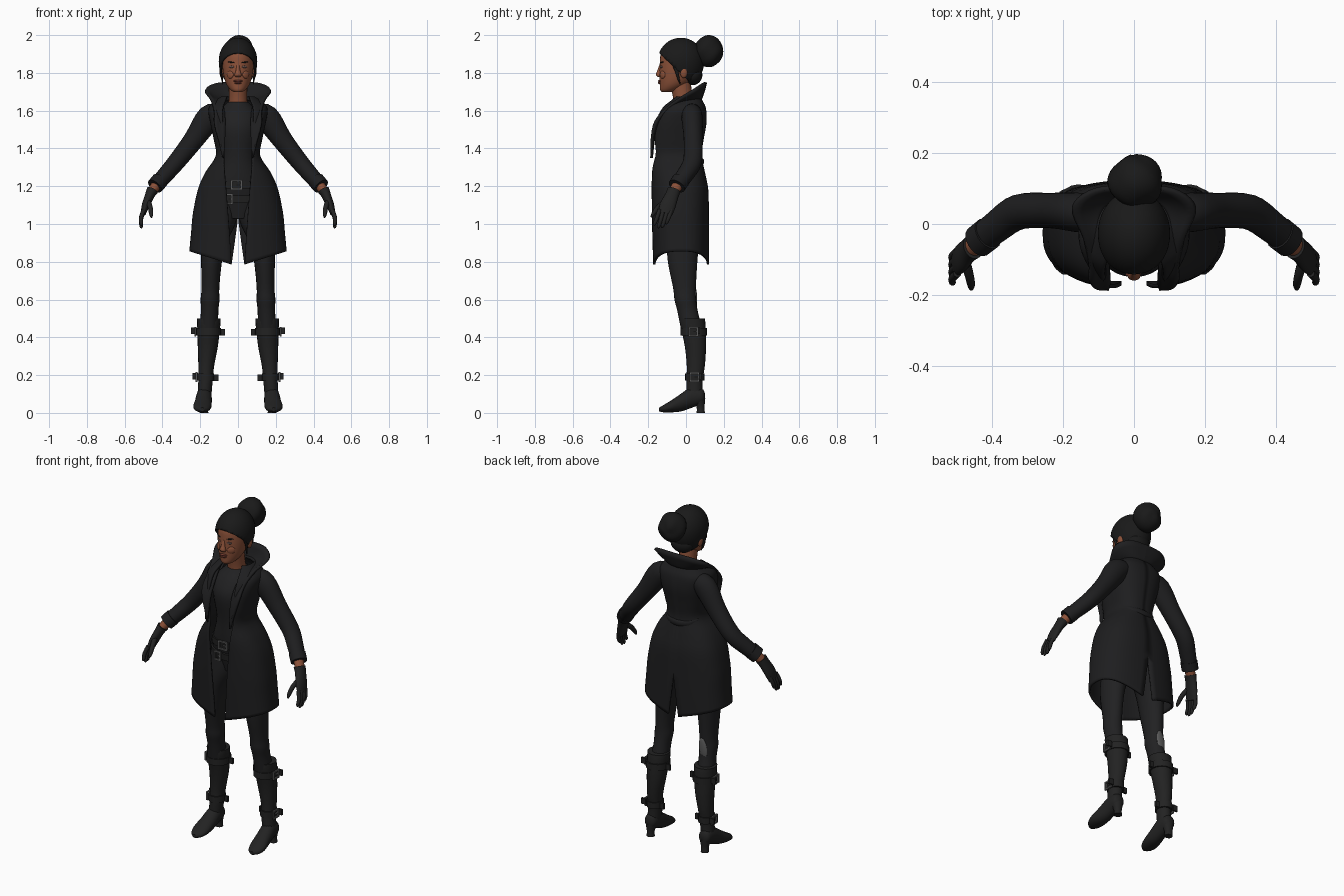
import bpy, bmesh, math
from mathutils import Vector, Matrix
from mathutils.bvhtree import BVHTree

if "Cube" in bpy.data.objects:
    bpy.data.objects.remove(bpy.data.objects["Cube"])


def material(name, rgb):
    m = bpy.data.materials.new(name)
    m.diffuse_color = (*rgb, 1)
    m.use_nodes = True
    m.node_tree.nodes["Principled BSDF"].inputs["Base Color"].default_value = m.diffuse_color
    return m


COAT = material("coat black", (0.013, 0.013, 0.014))
CLOTH = material("cloth black", (0.015, 0.015, 0.016))
BOOT = material("boot leather", (0.016, 0.016, 0.016))
HAIR = material("hair black", (0.010, 0.010, 0.010))
SKIN = material("brown skin", (0.26, 0.082, 0.04))
LIPS = material("lip brown", (0.17, 0.042, 0.028))
EYE = material("eye grey", (0.13, 0.08, 0.07))
METAL = material("buckle grey", (0.10, 0.10, 0.10))
X, Y, Z = Vector((1, 0, 0)), Vector((0, 1, 0)), Vector((0, 0, 1))


def smooth_rows(rows, sub=4):
    """Catmull-Rom resampling of a list of equal tuples."""
    out = []
    for i in range(len(rows) - 1):
        p = [rows[max(0, min(len(rows) - 1, i + k))] for k in (-1, 0, 1, 2)]
        for s in range(sub):
            t = s / sub
            out.append(tuple(0.5 * (2 * b + (c - a) * t + (2 * a - 5 * b + 4 * c - d) * t * t
                       + (3 * b - a - 3 * c + d) * t ** 3) for a, b, c, d in zip(*p)))
    return out + [tuple(rows[-1])]


def finish(name, bm, mat, mirror=False, thick=0):
    bmesh.ops.recalc_face_normals(bm, faces=bm.faces[:])
    me = bpy.data.meshes.new(name)
    bm.to_mesh(me)
    bm.free()
    me.materials.append(mat)
    ob = bpy.data.objects.new(name, me)
    bpy.context.collection.objects.link(ob)
    if thick:
        mod = ob.modifiers.new("thickness", 'SOLIDIFY')
        mod.thickness, mod.offset = thick, 0
    if mirror:
        ob.modifiers.new("mirror", 'MIRROR').merge_threshold = 0.002
    return ob


def grid(name, rows, mat, closed=False, **kw):
    bm = bmesh.new()
    vs = [[bm.verts.new(p) for p in r] for r in rows]
    n = len(vs[0])
    for a, b in zip(vs, vs[1:]):
        for j in range(n if closed else n - 1):
            k = (j + 1) % n
            bm.faces.new((a[j], a[k], b[k], b[j]))
    if closed:
        bm.faces.new(vs[0])
        bm.faces.new(vs[-1])
    return finish(name, bm, mat, **kw)


def loft(name, rows, mat, frame=None, n=20, sub=4, **kw):
    """Rows of x, y, z, half width, half depth; rings are fixed or follow the path."""
    rows = smooth_rows(rows, sub)
    c = [Vector(r[:3]) for r in rows]
    rings = []
    for i, r in enumerate(rows):
        u, v = frame or (X, Y)
        if not frame:
            t = (c[min(i + 1, len(c) - 1)] - c[max(i - 1, 0)]).normalized()
            u = t.cross(Y).normalized()
            v = u.cross(t)
        rings.append([c[i] + u * r[3] * math.cos(a) + v * r[4] * math.sin(a)
                      for a in (2 * math.pi * j / n for j in range(n))])
    return grid(name, rings, mat, closed=True, **kw)


def body(name, rows, mat, **kw):
    """Rows of z, half width, front y, back y."""
    return loft(name, [(0, (f + b) / 2, z, w, (b - f) / 2) for z, w, f, b in rows],
                mat, (X, Y), n=28, **kw)


def ball(name, c, r, mat, turn=0, mirror=False, tilt=0):
    bm = bmesh.new()
    bmesh.ops.create_uvsphere(bm, u_segments=20, v_segments=12, radius=1)
    m = Matrix.Translation(c) @ Matrix.Rotation(turn, 4, 'Z') @ Matrix.Rotation(tilt, 4, 'Y')
    bm.transform(m @ Matrix.Diagonal((*r, 1)))
    return finish(name, bm, mat, mirror)


def boxes(name, items, mat, mirror=False):
    bm = bmesh.new()
    for c, s in items:
        bmesh.ops.create_cube(bm, size=1, matrix=Matrix.Translation(c) @ Matrix.Diagonal((*s, 1)))
    return finish(name, bm, mat, mirror)


def buckle(name, c, w, h, across, out, mirror=False):
    """Open rectangular frame with a prong; across and out are axes."""
    c, t = Vector(c), 0.009
    def item(du, dz, su, sz):
        return c + across * du + Z * dz, across * su + out * t + Z * sz
    boxes(name, [item(-w, 0, t, 2 * h), item(w, 0, t, 2 * h), item(0, h, 2 * w + t, t),
                 item(0, -h, 2 * w + t, t), item(w / 2, 0, w, 0.006)], METAL, mirror)


# Torso, neck and belts
body("shirt", [(1.03, .09, -.08, .08), (1.12, .145, -.10, .09), (1.22, .13, -.122, .07),
               (1.35, .095, -.13, .055), (1.5, .115, -.15, .07), (1.58, .11, -.12, .075),
               (1.63, .07, -.078, .06), (1.645, .055, -.065, .05)], CLOTH)
loft("neck", [(0, -.005, 1.6, .056, .058), (0, -.015, 1.66, .049, .052),
              (0, -.03, 1.75, .05, .055)], SKIN, (X, Y))
body("upper_belt", [(1.185, .142, -.126, .08), (1.225, .136, -.13, .078)], BOOT, sub=1)
body("lower_belt", [(1.11, .155, -.115, .092), (1.15, .152, -.12, .09)], BOOT, sub=1)
buckle("upper_buckle", (-.008, -.133, 1.207), .026, .022, X, Y)
buckle("lower_buckle", (-.05, -.122, 1.132), .018, .024, X, Y)

# Long coat: one open half, mirrored; z, half width, front y, back y, front opening
P = 0.78
coat_rows = smooth_rows([(.775, .252, -.168, .117, .035), (.9, .243, -.172, .117, .042),
    (1.05, .232, -.176, .115, .052), (1.18, .207, -.178, .112, .062), (1.27, .168, -.18, .095, .07),
    (1.36, .112, -.178, .077, .076), (1.45, .123, -.18, .088, .08), (1.54, .142, -.168, .103, .082),
    (1.61, .15, -.13, .1, .08), (1.645, .118, -.09, .085, .07), (1.67, .085, -.06, .07, .06)], 4)
sheet = []
for z, w, f, b, gap in coat_rows:
    vent = 0.034 * max(0, (1.03 - z) / 0.255)
    a0 = math.asin((gap / w) ** (1 / P))
    a1 = math.pi - math.asin((vent / w) ** (1 / P))
    row = []
    for j in range(33):
        a = a0 + (a1 - a0) * j / 32
        s, c = max(0, math.sin(a)) ** P, math.copysign(abs(math.cos(a)) ** P, math.cos(a))
        lift = 0.08 * s * max(0, (1.1 - z) / 0.325)
        row.append((w * s, (f + b) / 2 - (b - f) / 2 * c, z + lift))
    sheet.append(row)
grid("coat", sheet, COAT, mirror=True, thick=0.012)

# Standing collar running down into the lapels
outer = smooth_rows([(0, .105, 1.75), (.11, .095, 1.745), (.172, .045, 1.712), (.142, -.04, 1.66),
                     (.125, -.115, 1.6), (.122, -.17, 1.52), (.08, -.186, 1.37)], 5)
inner = smooth_rows([(0, .075, 1.655), (.05, .065, 1.655), (.085, .02, 1.655), (.077, -.06, 1.635),
                     (.068, -.125, 1.57), (.068, -.165, 1.48), (.074, -.182, 1.35)], 5)
rows = []
for k in range(5):
    t = k / 4
    dip = math.sin(math.pi * t) * 0.008
    rows.append([Vector(i).lerp(Vector(o), t) - Z * dip for i, o in zip(inner, outer)])
grid("collar", rows, COAT, mirror=True, thick=0.014)
loft("back_waist_strap", [(-.105, .03, 1.345, .016, .008), (-.07, .068, 1.335, .018, .01),
     (0, .086, 1.33, .018, .01), (.07, .068, 1.335, .018, .01), (.105, .03, 1.345, .016, .008)],
     COAT, (Z, Y), n=12)

# Sleeves, wrists and gloves
loft("sleeves", [(.09, .03, 1.585, .045, .05), (.15, .032, 1.565, .067, .056),
     (.235, .038, 1.445, .054, .05), (.325, .034, 1.33, .047, .05), (.385, -.005, 1.26, .043, .046),
     (.435, -.045, 1.205, .039, .042)], COAT, mirror=True)
loft("sleeve_cuffs", [(.412, -.027, 1.232, .045, .048), (.44, -.049, 1.2, .044, .047)], COAT,
     sub=1, mirror=True)
loft("wrists", [(.425, -.037, 1.215, .028, .03), (.462, -.07, 1.165, .024, .028)], SKIN, mirror=True)
loft("gloves", [(.454, -.064, 1.178, .031, .036), (.468, -.075, 1.15, .025, .036),
     (.488, -.096, 1.1, .021, .042), (.502, -.11, 1.055, .014, .038)], BOOT, mirror=True)
for i, length in enumerate((.065, .08, .078, .06)):
    y = -.14 + .021 * i
    loft("glove_finger", [(.499, y, 1.075, .012, .011), (.513, y - .014, 1.065 - length / 2, .011, .011),
         (.512, y - .026, 1.067 - length, .009, .009), (.508, y - .029, 1.06 - length, .003, .003)],
         BOOT, n=10, mirror=True)
loft("glove_thumb", [(.478, -.1, 1.125, .014, .016), (.465, -.145, 1.09, .013, .014),
     (.46, -.172, 1.055, .011, .011), (.459, -.184, 1.035, .005, .005)], BOOT, n=10, mirror=True)

# Trousers
loft("trousers", [(.075, -.01, 1.14, .07, .085), (.09, -.01, 1.02, .083, .09),
     (.127, -.016, .9, .067, .085), (.14, -.018, .8, .055, .078), (.146, -.008, .66, .047, .06),
     (.148, -.004, .6, .05, .057), (.15, .008, .54, .046, .054), (.155, .03, .44, .05, .056)],
     CLOTH, (X, Y), mirror=True)
ball("knee_back_patch", (-.148, .05, .6), (.026, .009, .062), METAL, tilt=.15)

# Boots: shaft, foot, heel and buckled straps
loft("boot_shafts", [(.155, .035, .5, .063, .064), (.155, .038, .46, .061, .066),
     (.16, .05, .35, .053, .056), (.168, .052, .25, .042, .048), (.172, .045, .17, .038, .043),
     (.178, .045, .09, .037, .044)], BOOT, (X, Y), mirror=True)
loft("boot_feet", [(.18, .1, .085, .012, .018), (.18, .085, .088, .034, .04), (.18, .03, .082, .041, .055),
     (.184, -.03, .053, .045, .046), (.189, -.08, .034, .048, .031), (.19, -.12, .022, .036, .019),
     (.19, -.142, .018, .012, .01)], BOOT, (X, Z), mirror=True)
loft("boot_heels", [(.18, .078, 0, .023, .022), (.18, .077, .03, .022, .021),
     (.18, .07, .075, .034, .032)], BOOT, (X, Y), mirror=True)
for x, y, z, a, b in ((.156, .041, .43, .066, .071), (.171, .047, .19, .045, .051)):
    loft("boot_strap", [(x, y, z - .019, a, b), (x, y, z + .019, a, b)], BOOT, (X, Y), sub=1, mirror=True)
    boxes("strap_tails", [((x + a + .011, y + .028, z + .004), (.03, .012, .034)),
                          ((x - a - .007, y + .01, z - .003), (.03, .012, .034))], BOOT, True)
    buckle("boot_buckle", (x + a + .004, y - .002, z), .022, .021, Y, X, True)

# Head and face
head = body("head", [(1.698, .02, -.128, -.08), (1.71, .04, -.137, -.04), (1.74, .062, -.139, .01),
    (1.785, .076, -.141, .05), (1.85, .084, -.139, .078), (1.9, .08, -.133, .08),
    (1.94, .06, -.105, .06), (1.965, .02, -.06, .02)], SKIN)
tree = BVHTree.FromPolygons([v.co for v in head.data.vertices],
                            [p.vertices[:] for p in head.data.polygons])


def on_face(name, x, z, size, mat, tilt=0, mirror=True):
    hit, nor, _, _ = tree.ray_cast(Vector((x, -1, z)), Y)
    ball(name, hit, size, mat, math.atan2(nor.x, -nor.y), mirror, tilt)


on_face("eyes", .034, 1.832, (.015, .004, .006), EYE)
on_face("eyebrows", .036, 1.856, (.019, .004, .0035), HAIR, -.1)
on_face("cheeks", .042, 1.79, (.022, .007, .02), SKIN)
on_face("upper_lip", 0, 1.757, (.024, .008, .006), LIPS, mirror=False)
on_face("lower_lip", 0, 1.747, (.02, .009, .006), LIPS, mirror=False)
loft("nose", [(0, -.132, 1.845, .008, .008), (0, -.14, 1.815, .011, .011), (0, -.145, 1.793, .018, .015),
     (0, -.143, 1.782, .017, .011), (0, -.138, 1.777, .008, .005)], SKIN, (X, Y), n=14)
ball("ears", (.086, -.012, 1.805), (.012, .02, .032), SKIN, mirror=True)

# Hair cap trimmed along a sloping hairline, side locks and bun
bm = bmesh.new()
bmesh.ops.create_uvsphere(bm, u_segments=40, v_segments=28, radius=1)
for v in bm.verts:
    low = 1.15 if v.co.z < 0 else 1
    v.co = Vector((.098 * v.co.x, -.027 + .119 * v.co.y, 1.862 + .12 * v.co.z * low))
bmesh.ops.bisect_plane(bm, geom=bm.verts[:] + bm.edges[:] + bm.faces[:],
                       plane_co=(0, -.135, 1.9), plane_no=(0, .95, 1), clear_inner=True)
finish("hair_cap", bm, HAIR, thick=0.008)
loft("side_locks", [(.086, -.07, 1.86, .007, .012), (.09, -.05, 1.81, .006, .009),
     (.085, -.04, 1.77, .005, .006), (.08, -.03, 1.74, .002, .002)], HAIR, n=8, mirror=True)
ball("nape_hair", (0, .035, 1.79), (.07, .052, .055), HAIR)
bm = bmesh.new()
bmesh.ops.create_uvsphere(bm, u_segments=32, v_segments=20, radius=1)
for v in bm.verts:
    d = v.co.copy()
    swirl = math.sin(3 * math.atan2(d.x, d.z) + 4 * d.y) * (1 - d.z * d.z)
    d *= 1 + 0.05 * swirl
    v.co = Vector((.005 + .077 * d.x, .12 + .075 * d.y, 1.915 + .085 * d.z))
finish("hair_bun", bm, HAIR)

# Smooth shading with crisp edges
for ob in bpy.context.collection.objects:
    ob.select_set(True)
    bpy.context.view_layer.objects.active = ob
bpy.ops.object.shade_smooth_by_angle(angle=math.radians(45))
